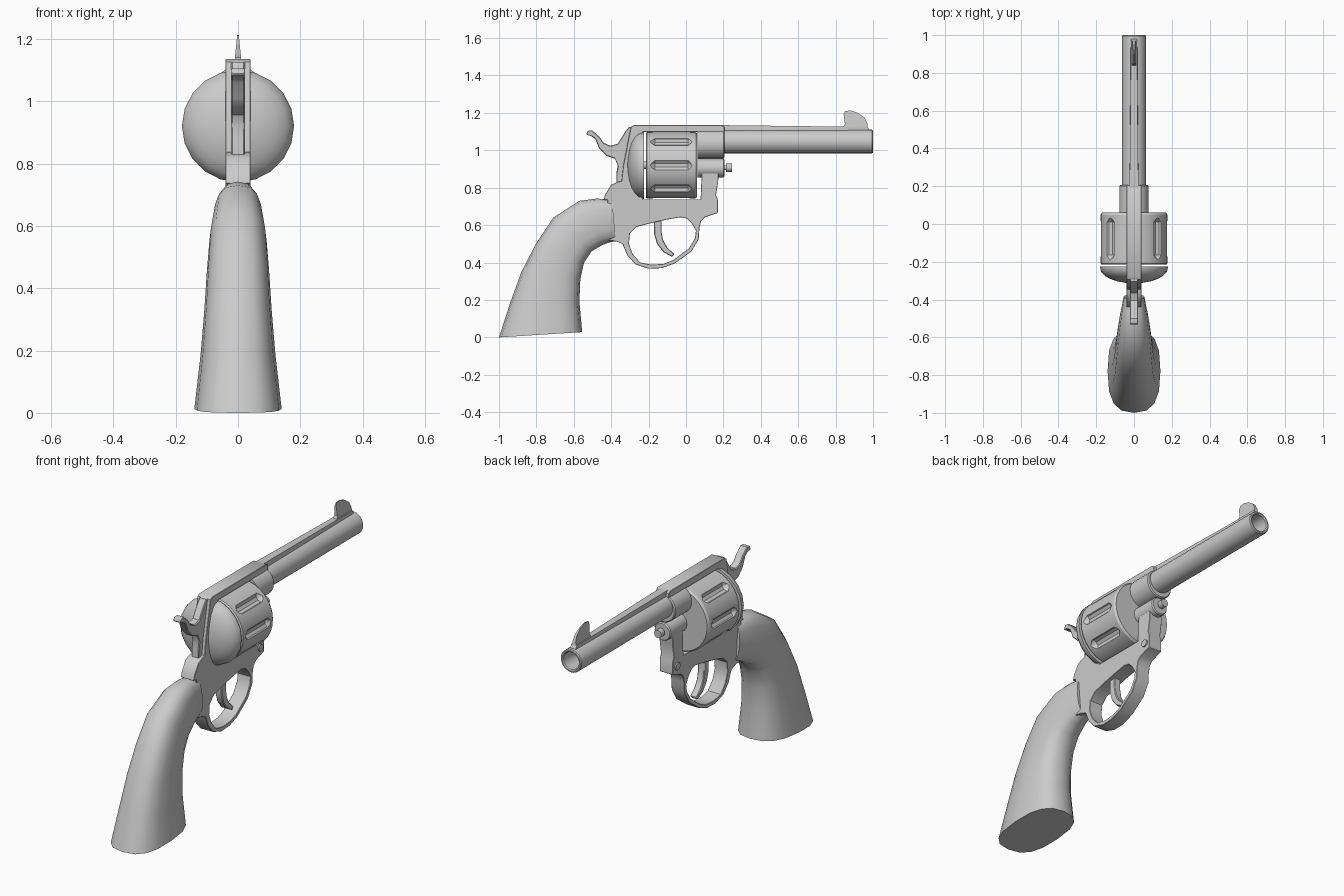
import bpy, bmesh, math
from mathutils import Matrix, Vector

if "Cube" in bpy.data.objects:
    bpy.data.objects.remove(bpy.data.objects["Cube"])

# maps local (x, y, z) to world (z, x, y): profiles are drawn in side view as (y, z)
SIDE = Matrix(((0, 0, 1, 0), (1, 0, 0, 0), (0, 1, 0, 0), (0, 0, 0, 1)))


def smooth(ob, angle=35):
    bpy.ops.object.select_all(action='DESELECT')
    ob.select_set(True)
    bpy.context.view_layer.objects.active = ob
    bpy.ops.object.shade_smooth_by_angle(angle=math.radians(angle))
    return ob


def mesh_object(name, bm):
    bmesh.ops.recalc_face_normals(bm, faces=bm.faces[:])
    me = bpy.data.meshes.new(name)
    bm.to_mesh(me)
    bm.free()
    ob = bpy.data.objects.new(name, me)
    bpy.context.collection.objects.link(ob)
    return ob


def plate(name, outlines, half_width, bevel=0.0):
    """Extrude side-view outlines (later ones cut holes) to both sides of x = 0."""
    cu = bpy.data.curves.new(name + "_outline", 'CURVE')
    cu.dimensions = '2D'
    cu.fill_mode = 'BOTH'
    cu.extrude = half_width
    for pts in outlines:
        sp = cu.splines.new('POLY')
        sp.points.add(len(pts) - 1)
        for p, (y, z) in zip(sp.points, pts):
            p.co = (y, z, 0, 1)
        sp.use_cyclic_u = True
    tmp = bpy.data.objects.new(name + "_tmp", cu)
    bpy.context.collection.objects.link(tmp)
    bm = bmesh.new()
    bm.from_mesh(tmp.to_mesh())
    bpy.data.objects.remove(tmp)
    bmesh.ops.remove_doubles(bm, verts=bm.verts[:], dist=1e-5)
    bm.transform(SIDE)
    ob = mesh_object(name, bm)
    if bevel:
        m = ob.modifiers.new("bevel", 'BEVEL')
        m.width = bevel
        m.segments = 1
        m.angle_limit = math.radians(60)
    return smooth(ob)


def add_lathe(bm, profile, x, z, segs):
    """Revolve (radius, y) points around a lengthwise axis."""
    rings = []
    for r, y in profile:
        if r == 0:
            rings.append([bm.verts.new((x, y, z))])
        else:
            rings.append([bm.verts.new((x + r * math.sin(2 * math.pi * i / segs), y,
                                        z + r * math.cos(2 * math.pi * i / segs)))
                          for i in range(segs)])
    for a, b in zip(rings, rings[1:]):
        for i in range(segs):
            j = (i + 1) % segs
            quad = [a[i % len(a)], a[j % len(a)], b[j % len(b)], b[i % len(b)]]
            bm.faces.new(list(dict.fromkeys(quad)))


def lathe(name, profile, z, segs=24):
    bm = bmesh.new()
    add_lathe(bm, profile, 0, z, segs)
    return smooth(mesh_object(name, bm))


# barrel with bore, its collar, and the ejector housing with rod
lathe("barrel", [(0, .6), (.047, .6), (.047, .995), (.052, 1), (.059, 1),
                 (.063, .995), (.063, .15), (0, .15)], 1.047)
lathe("barrel_collar", [(0, .062), (.078, .062), (.078, .2), (.073, .206), (0, .206)], 1.035)
lathe("ejector_housing", [(0, .062), (.05, .062), (.05, .2), (.045, .206), (0, .206)], .905, 16)
lathe("ejector_rod", [(0, .2), (.013, .2), (.013, .215), (.022, .215), (.022, .245), (0, .245)], .907, 12)

# fluted cylinder
AXIS = .92
drum = lathe("cylinder", [(0, -.235), (.02, -.235), (.02, -.215), (.172, -.215), (.178, -.208),
                          (.178, .048), (.17, .06), (0, .06)], AXIS, 32)
bm = bmesh.new()
for k in range(8):
    a = k * math.pi / 4
    add_lathe(bm, [(0, -.2), (.03, -.165), (.03, .01), (0, .04)],
              .186 * math.cos(a), AXIS + .186 * math.sin(a), 10)
cutter = mesh_object("flute_cutter", bm)
cutter.hide_render = True
mod = drum.modifiers.new("flutes", 'BOOLEAN')
mod.operation = 'DIFFERENCE'
mod.solver = 'EXACT'
mod.object = cutter
bpy.context.view_layer.objects.active = drum
bpy.ops.object.modifier_apply(modifier="flutes")
bpy.data.objects.remove(cutter)
smooth(drum, 30)

# domed recoil shield
dome = [(.18 * math.sin(t * math.pi / 12), -.232 - .082 * math.cos(t * math.pi / 12)) for t in range(1, 7)]
lathe("recoil_shield", [(0, -.314)] + dome + [(.18, -.225), (0, -.225)], AXIS, 20)

# frame with trigger guard
frame_outline = [
    (-.295, 1.125), (-.28, 1.135), (.19, 1.135), (.205, 1.125), (.205, 1.098), (-.23, 1.098),
    (-.23, .737), (.078, .737), (.085, .9), (.175, .9), (.172, .83), (.16, .76), (.17, .737), (.17, .665),
    (.10, .642), (.08, .62), (.072, .585), (.068, .525), (.03, .46), (-.06, .395), (-.13, .37),
    (-.20, .367), (-.27, .39), (-.315, .44), (-.34, .5), (-.37, .512), (-.42, .52), (-.42, .735),
    (-.44, .735), (-.432, .765), (-.40, .815), (-.37, .83), (-.345, .835), (-.335, .92)]
guard_hole = [
    (-.30, .555), (-.305, .50), (-.285, .445), (-.245, .40), (-.185, .388), (-.12, .393), (-.07, .412),
    (.015, .475), (.048, .53), (.053, .57), (.03, .61), (.005, .635), (-.03, .642), (-.10, .63),
    (-.19, .61), (-.265, .59)]
plate("frame", [frame_outline, guard_hole], .04, .005)

# trigger and hammer
plate("trigger", [[(-.172, .63), (-.17, .55), (-.155, .5), (-.12, .455), (-.075, .43), (-.062, .445),
                   (-.1, .48), (-.122, .52), (-.132, .57), (-.132, .63)]], .02, .004)
plate("hammer", [[(-.535, 1.085), (-.525, 1.105), (-.5, 1.105), (-.465, 1.075), (-.44, 1.04), (-.405, 1.025),
                  (-.365, 1.035), (-.325, 1.1), (-.305, 1.125), (-.27, 1.125), (-.27, .8), (-.372, .8),
                  (-.372, .88), (-.365, .92), (-.38, .955), (-.425, .97), (-.465, 1.01), (-.485, 1.06),
                  (-.505, 1.075)]], .022, .004)


def narrow(ob, fn):
    for v in ob.data.vertices:
        v.co.x *= fn(v.co)


# barrel rib and front sight, tapered in width
rib = plate("barrel_rib", [[(.15, 1.135), (.8, 1.127), (.97, 1.127), (.985, 1.1), (.15, 1.1)]], .024)
narrow(rib, lambda c: 1 if c.y < .5 else .7)
sight = plate("front_sight", [[(.835, 1.12), (.85, 1.14), (.843, 1.19), (.85, 1.21), (.88, 1.213), (.92, 1.2),
                               (.955, 1.175), (.97, 1.145), (.972, 1.12)]], .012)
narrow(sight, lambda c: 1 - .8 * (c.z - 1.12) / .093)

# frame screws on both sides
bm = bmesh.new()
bmesh.ops.create_cone(bm, cap_ends=True, segments=14, radius1=.02, radius2=.02, depth=.094,
                      matrix=Matrix.Translation((0, .135, .7)) @ Matrix.Rotation(math.pi / 2, 4, 'Y'))
smooth(mesh_object("frame_screw", bm))

# grip lofted through sections: back point, front point, half width
sections = [((-1, 0), (-.555, .028), .14), ((-.94, .185), (-.57, .19), .12), ((-.88, .35), (-.565, .31), .108),
            ((-.80, .505), (-.545, .40), .1), ((-.71, .64), (-.505, .46), .092),
            ((-.57, .73), (-.445, .495), .078), ((-.475, .742), (-.41, .507), .066),
            ((-.395, .735), (-.375, .515), .055)]
bm = bmesh.new()
rings = []
N = 16
power = lambda v: math.copysign(abs(v) ** .75, v)
for back, front, w in sections:
    b, f = Vector((0, *back)), Vector((0, *front))
    rings.append([bm.verts.new((b + f) / 2 + (f - b) / 2 * power(math.cos(2 * math.pi * i / N))
                               + Vector((w * power(math.sin(2 * math.pi * i / N)), 0, 0))) for i in range(N)])
for a, b in zip(rings, rings[1:]):
    for i in range(N):
        j = (i + 1) % N
        bm.faces.new((a[i], a[j], b[j], b[i]))
bm.faces.new(rings[0])
bm.faces.new(rings[-1])
smooth(mesh_object("grip", bm), 45)
